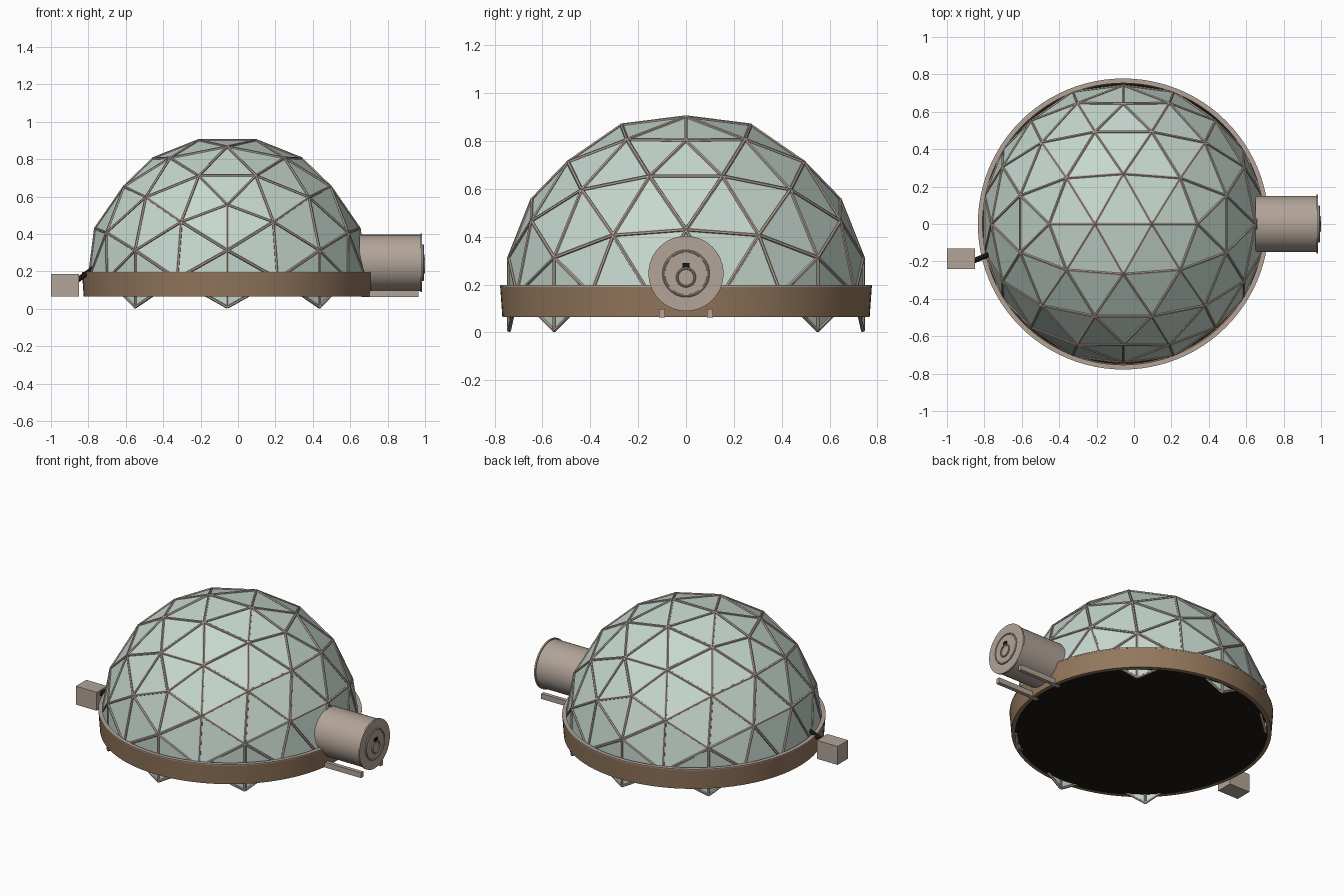
import bpy, bmesh, math
from mathutils import Vector, Matrix

if "Cube" in bpy.data.objects:
    bpy.data.objects.remove(bpy.data.objects["Cube"])

CX, CZ, R = -0.057, 0.16, 0.755     # dome centre and radius


def material(name, rgb):
    m = bpy.data.materials.new(name)
    lin = [(c / 255 / 12.92 if c < 11 else ((c / 255 + 0.055) / 1.055) ** 2.4) for c in rgb]
    m.diffuse_color = (*lin, 1)
    m.use_nodes = True
    m.node_tree.nodes["Principled BSDF"].inputs["Base Color"].default_value = m.diffuse_color
    return m


PANEL = material("pale green glazing", (198, 216, 206))
TAUPE = material("taupe metal", (178, 164, 153))
BROWN = material("brown base", (147, 119, 92))
DARK = material("near black", (26, 23, 18))


def finish(bm, name, mat, smooth=False):
    bmesh.ops.recalc_face_normals(bm, faces=bm.faces)
    me = bpy.data.meshes.new(name)
    bm.to_mesh(me)
    bm.free()
    ob = bpy.data.objects.new(name, me)
    bpy.context.collection.objects.link(ob)
    me.materials.append(mat)
    if smooth:
        bpy.ops.object.select_all(action='DESELECT')
        ob.select_set(True)
        bpy.context.view_layer.objects.active = ob
        bpy.ops.object.shade_smooth_by_angle(angle=math.radians(35))
    return ob


def rod(bm, a, b, r, sides):
    """Add a capped cylinder between two points."""
    a, b = Vector(a), Vector(b)
    rot = (b - a).to_track_quat('Z', 'Y').to_matrix().to_4x4()
    bmesh.ops.create_cone(bm, cap_ends=True, segments=sides, radius1=r, radius2=r,
                          depth=(b - a).length, matrix=Matrix.Translation((a + b) / 2) @ rot)


def cylinder(name, a, b, r, mat, sides=48):
    bm = bmesh.new()
    rod(bm, a, b, r, sides)
    return finish(bm, name, mat, True)


def box(name, lo, hi, mat):
    lo, hi = Vector(lo), Vector(hi)
    bm = bmesh.new()
    bmesh.ops.create_cube(bm, size=1, matrix=Matrix.Translation((lo + hi) / 2)
                          @ Matrix.Diagonal((*(hi - lo), 1)))
    return finish(bm, name, mat)


def lathe(name, profile, mat, matrix, sides=96):
    """Revolve a closed (radius, height) profile."""
    bm = bmesh.new()
    rings = [[bm.verts.new((r * math.cos(t), r * math.sin(t), z)) for r, z in profile]
             for t in (2 * math.pi * i / sides for i in range(sides))]
    n = len(profile)
    for i in range(sides):
        p, q = rings[i], rings[(i + 1) % sides]
        for j in range(n):
            k = (j + 1) % n
            bm.faces.new((p[j], q[j], q[k], p[k]))
    bm.transform(matrix)
    return finish(bm, name, mat, True)


# Icosahedron with an edge on top, each face split three ways and pushed to a sphere
phi = (1 + 5 ** 0.5) / 2
corners = []
for s in (-1, 1):
    for t in (-1, 1):
        corners += [Vector((s, 0, t * phi)), Vector((0, s * phi, t)), Vector((s * phi, t, 0))]
bm = bmesh.new()
for i in range(12):
    for j in range(i + 1, 12):
        for k in range(j + 1, 12):
            a, b, c = corners[i], corners[j], corners[k]
            if max((a - b).length, (b - c).length, (a - c).length) > 2.01:
                continue

            def pt(u, v):
                return (a + (b - a) * u / 3 + (c - a) * v / 3).normalized() * R

            for u in range(3):
                for v in range(3 - u):
                    tris = [(pt(u, v), pt(u + 1, v), pt(u, v + 1))]
                    if u + v < 2:
                        tris.append((pt(u + 1, v), pt(u + 1, v + 1), pt(u, v + 1)))
                    for tri in tris:
                        # keep the upper half and the downward points at its rim
                        if sum(p.z for p in tri) > -0.01:
                            bm.faces.new([bm.verts.new(p) for p in tri])
bmesh.ops.remove_doubles(bm, verts=bm.verts, dist=0.001)
bmesh.ops.translate(bm, verts=bm.verts, vec=(CX, 0, CZ))
edges = [(e.verts[0].co.copy(), e.verts[1].co.copy()) for e in bm.edges]
finish(bm, "dome_panels", PANEL)

# Struts along every panel edge
bm = bmesh.new()
for a, b in edges:
    rod(bm, a, b, 0.008, 6)
finish(bm, "dome_struts", TAUPE)

# Base ring, its top lip and the floor
at = Matrix.Translation((CX, 0, 0))
lathe("base_ring", [(0.768, 0.065), (0.777, 0.19), (0.755, 0.19), (0.746, 0.065)], BROWN, at)
lathe("base_lip", [(0.778, 0.19), (0.778, 0.197), (0.753, 0.197), (0.753, 0.19)], TAUPE, at)
cylinder("floor", (CX, 0, 0.066), (CX, 0, 0.075), 0.75, DARK, 96)

# Entrance tunnel with end flange and hatch
TZ = 0.246
cylinder("tunnel", (0.65, 0, TZ), (0.977, 0, TZ), 0.15, TAUPE)
cylinder("tunnel_flange", (0.975, 0, TZ), (0.985, 0, TZ), 0.157, TAUPE)
cylinder("hatch", (0.98, 0, TZ), (0.99, 0, TZ), 0.088, TAUPE)
turn = Matrix.Rotation(math.pi / 2, 4, 'Y')


def hoop(name, x, z, r, w):
    lathe(name, [(r + w * math.cos(t), w * math.sin(t)) for t in
                 (math.pi * i / 4 for i in range(8))],
          TAUPE, Matrix.Translation((x, 0, z)) @ turn, 48)


hoop("hatch_rim", 0.988, TZ, 0.093, 0.006)
hoop("hatch_wheel", 0.995, 0.23, 0.037, 0.005)
box("hatch_latch", (0.985, -0.014, 0.268), (0.998, 0.014, 0.29), DARK)

# Rails below the tunnel
for side in (-1, 1):
    y = side * 0.1
    box("tunnel_rail", (0.66, y - 0.0125, 0.063), (0.965, y + 0.0125, 0.097), TAUPE)

# Outside unit with its hose
box("air_unit", (-1, -0.24, 0.065), (-0.85, -0.132, 0.185), TAUPE)
cylinder("air_hose", (-0.855, -0.196, 0.155), (-0.775, -0.163, 0.215), 0.014, DARK, 12)
